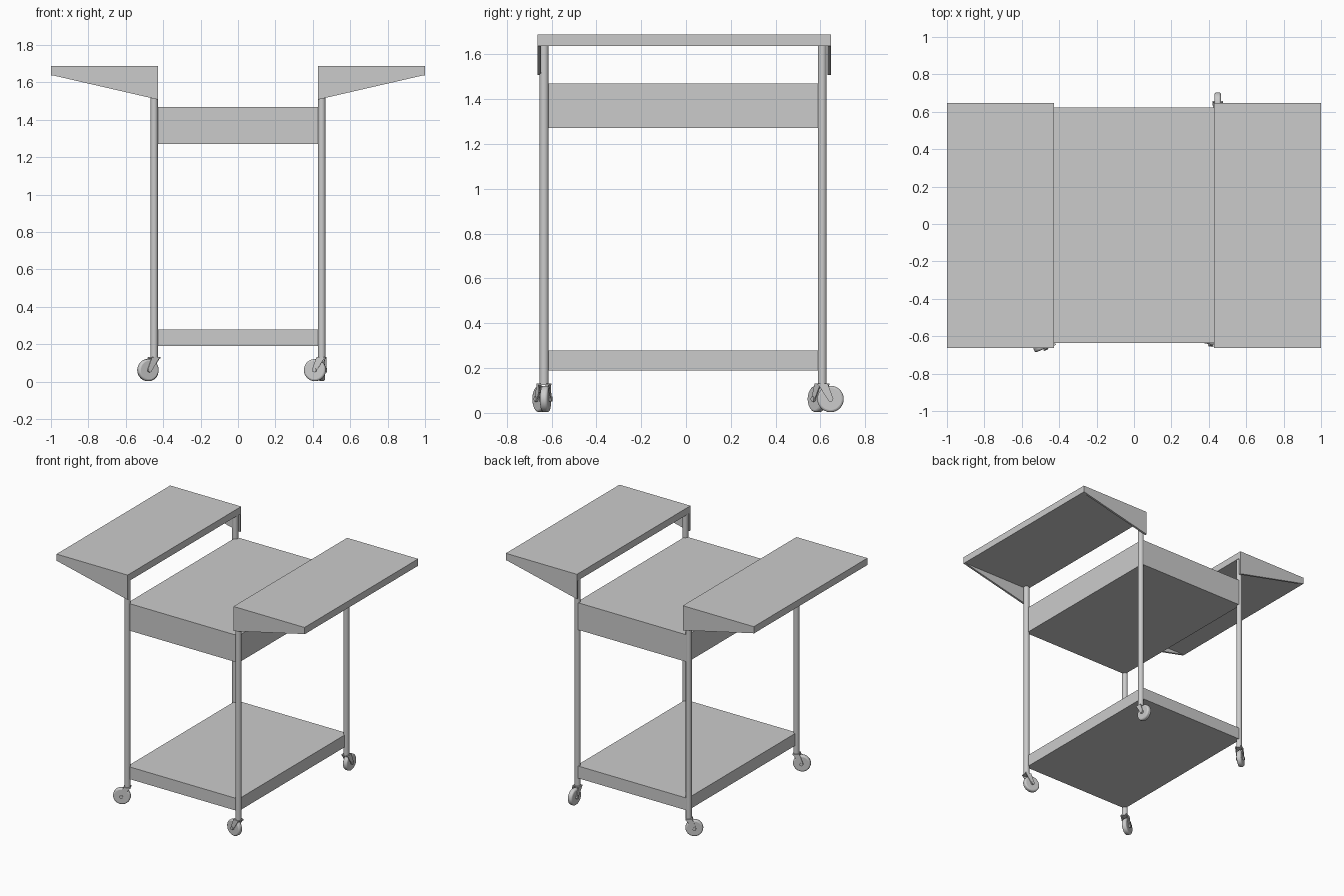
import bpy, bmesh, math
from mathutils import Matrix, Vector

if "Cube" in bpy.data.objects:
    bpy.data.objects.remove(bpy.data.objects["Cube"])

LEG_X, FRONT_Y, BACK_Y = 0.448, -0.633, 0.608


def prism(name, pts, y0, y1, mat=None):
    """Extrude an x-z profile from y0 to y1."""
    bm = bmesh.new()
    face = bm.faces.new([bm.verts.new((x, y0, z)) for x, z in pts])
    new = bmesh.ops.extrude_face_region(bm, geom=[face])["geom"]
    bmesh.ops.translate(bm, vec=(0, y1 - y0, 0),
                        verts=[v for v in new if isinstance(v, bmesh.types.BMVert)])
    if mat:
        bm.transform(mat)
    bmesh.ops.recalc_face_normals(bm, faces=bm.faces)
    me = bpy.data.meshes.new(name)
    bm.to_mesh(me)
    bm.free()
    ob = bpy.data.objects.new(name, me)
    bpy.context.collection.objects.link(ob)
    return ob


def box(name, x0, x1, y0, y1, z0, z1):
    return prism(name, [(x0, z0), (x1, z0), (x1, z1), (x0, z1)], y0, y1)


def rod(name, r, depth, mat, sides=24, bevel=0):
    bpy.ops.mesh.primitive_cylinder_add(vertices=sides, radius=r, depth=depth)
    ob = bpy.context.object
    ob.name = name
    ob.data.transform(mat)
    if bevel:
        b = ob.modifiers.new("round", "BEVEL")
        b.width, b.segments, b.limit_method = bevel, 3, "ANGLE"
    bpy.ops.object.shade_smooth_by_angle(angle=math.radians(40))
    return ob


def caster(label, x, y, angle):
    """Swivel caster: local +x is the trailing direction."""
    m = Matrix.Translation((x, y, 0)) @ Matrix.Rotation(math.radians(angle), 4, "Z")
    turn = Matrix.Rotation(math.pi / 2, 4, "X")
    hub = m @ Matrix.Translation((0.037, 0, 0.062)) @ turn
    rod(label + "_wheel", 0.059, 0.034, hub, 28, 0.01)
    rod(label + "_axle", 0.012, 0.058, hub, 12)
    rod(label + "_stem", 0.014, 0.02, m @ Matrix.Translation((0, 0, 0.136)), 16)
    arm = [(-0.022, 0.132), (0.024, 0.132), (0.05, 0.062), (0.037, 0.049), (0.023, 0.062)]
    for i, y0 in enumerate((-0.025, 0.02)):
        prism(f"{label}_fork_arm_{i}", arm, y0, y0 + 0.005, m)
    prism(label + "_fork_top", [(-0.022, 0.124), (0.024, 0.124), (0.024, 0.132), (-0.022, 0.132)],
          -0.025, 0.025, m)


# Trays
box("upper_shelf", -LEG_X, LEG_X, -0.635, 0.622, 1.272, 1.469)
box("lower_shelf", -LEG_X, LEG_X, -0.635, 0.622, 0.19, 0.279)

# Tubular legs
for sx, side in ((-1, "left"), (1, "right")):
    for y, end in ((FRONT_Y, "front"), (BACK_Y, "back")):
        rod(f"{end}_{side}_leg", 0.02, 1.52,
            Matrix.Translation((sx * LEG_X, y, 0.89)), 24)

# Side wings with tapered end brackets
for s, side in ((-1, "left"), (1, "right")):
    x_in, x_out = s * 0.427, s * 1.0
    box(side + "_wing", x_in, x_out, -0.662, 0.647, 1.638, 1.688)
    taper = [(x_in, 1.64), (x_out, 1.64), (x_in, 1.508)]
    for y, end in ((-0.662, "front"), (0.632, "back")):
        prism(f"{side}_wing_{end}_bracket", taper, y, y + 0.015)

# Casters, each swivelled its own way
caster("front_left_caster", -LEG_X, FRONT_Y, 205)
caster("front_right_caster", LEG_X, FRONT_Y, 170)
caster("back_right_caster", LEG_X, BACK_Y, 90)
caster("back_left_caster", -LEG_X, BACK_Y, 215)
